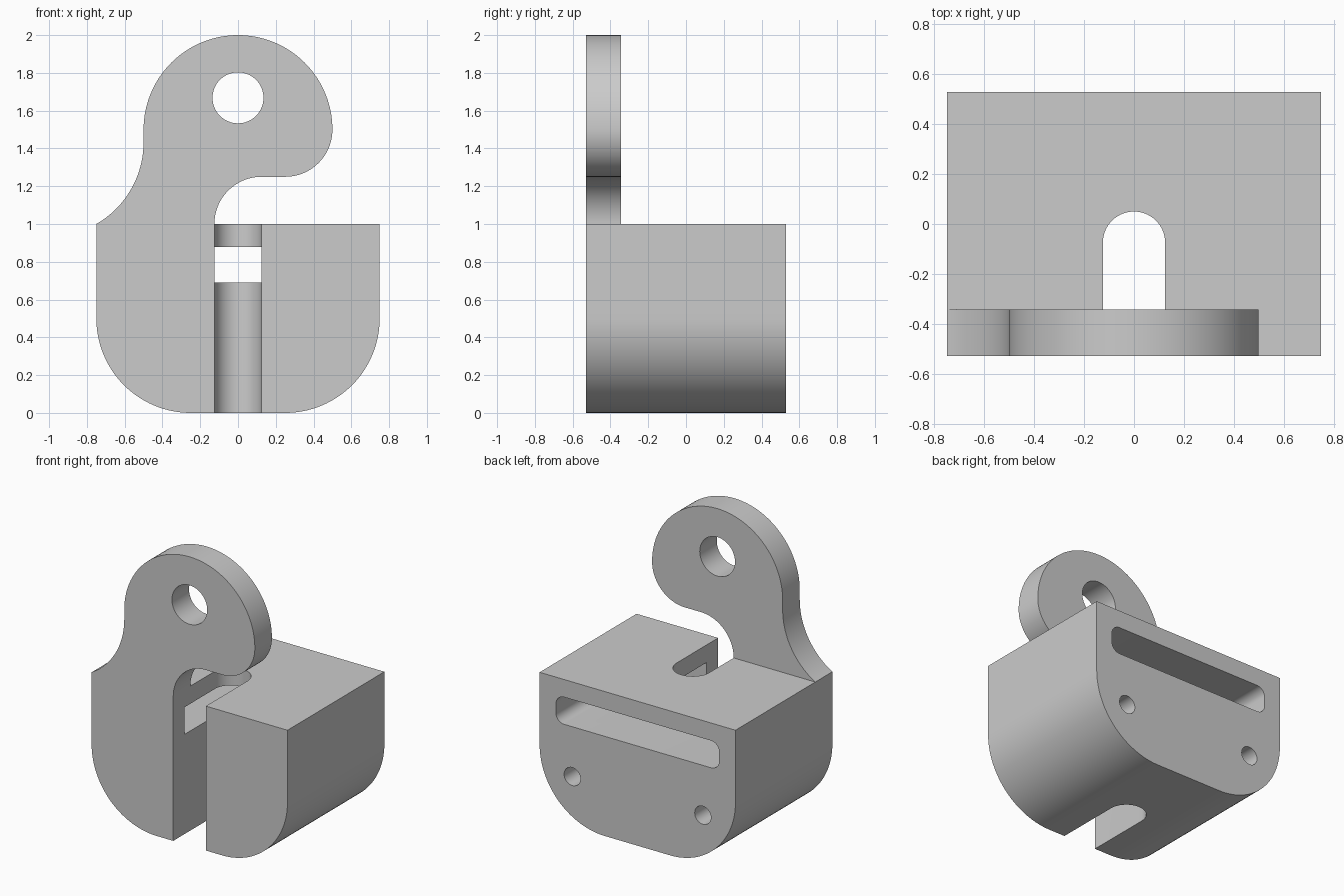
import bpy, bmesh
from math import cos, sin, pi, radians

cube = bpy.data.objects.get("Cube")
if cube:
    bpy.data.objects.remove(cube, do_unlink=True)

grey = bpy.data.materials.new("light grey")
grey.use_nodes = True
colour = (0.6, 0.6, 0.6, 1)
grey.diffuse_color = colour
grey.node_tree.nodes["Principled BSDF"].inputs["Base Color"].default_value = colour

FRONT, BACK = -0.53, 0.53
PLATE_BACK = -0.343


def arc(cx, cy, r, start, end, steps=28):
    """Points on an arc, angles in degrees."""
    angles = [radians(start + (end - start) * i / steps) for i in range(steps + 1)]
    return [(cx + r * cos(a), cy + r * sin(a)) for a in angles]


def rounded_rect(x0, x1, z0, z1, r):
    return (arc(x1 - r, z0 + r, r, -90, 0, 10) + arc(x1 - r, z1 - r, r, 0, 90, 10)
            + arc(x0 + r, z1 - r, r, 90, 180, 10) + arc(x0 + r, z0 + r, r, 180, 270, 10))


def extrude(name, points, low, high, axis="y"):
    """Extrude an outline along y (points are x, z) or along z (points are x, y)."""
    bm = bmesh.new()
    verts = [bm.verts.new((a, low, b) if axis == "y" else (a, b, low)) for a, b in points]
    bmesh.ops.remove_doubles(bm, verts=verts, dist=1e-5)
    face = bm.faces.new([v for v in verts if v.is_valid])
    moved = bmesh.ops.extrude_face_region(bm, geom=[face])["geom"]
    step = (0, high - low, 0) if axis == "y" else (0, 0, high - low)
    bmesh.ops.translate(bm, vec=step, verts=[g for g in moved if isinstance(g, bmesh.types.BMVert)])
    bmesh.ops.recalc_face_normals(bm, faces=bm.faces)
    mesh = bpy.data.meshes.new(name)
    bm.to_mesh(mesh)
    bm.free()
    mesh.materials.append(grey)
    obj = bpy.data.objects.new(name, mesh)
    bpy.context.collection.objects.link(obj)
    return obj


# Block with rounded underside and the hooked lug above it, as one outline
outline = (arc(-0.25, 0.5, 0.5, 180, 270)
           + arc(0.25, 0.5, 0.5, 270, 360)
           + [(0.75, 1.0), (-0.125, 1.0)]
           + arc(0.125, 1.0, 0.25, 180, 90)[1:]
           + arc(0.25, 1.5, 0.25, -90, 0)
           + arc(0, 1.5, 0.5, 0, 180, 64)[1:]
           + arc(-1.0, 1.433, 0.5, 0, -60)[:-1]
           + [(-0.75, 1.0)])
bracket = extrude("lug_bracket", outline, FRONT, BACK)

cutters = [
    # Space behind the lug
    extrude("lug_clearance_cutter", [(-1, 1), (1, 1), (1, 2.2), (-1, 2.2)], PLATE_BACK, 0.8),
    # Upright slot open to the front
    extrude("slot_cutter", [(-0.125, -0.8), (0.125, -0.8)] + arc(0, -0.075, 0.125, 0, 180),
            -0.2, 1.001, "z"),
    # Wide pocket from the back
    extrude("pocket_cutter", rounded_rect(-0.625, 0.625, 0.69, 0.878, 0.0625), -0.405, 0.8),
    # Hole through the lug
    extrude("lug_hole_cutter", arc(0, 1.668, 0.135, 0, 360, 64), -0.8, 0),
]
# Pair of blind holes in the back
for side, x in (("left", 0.5), ("right", -0.5)):
    cutters.append(extrude(side + "_hole_cutter", arc(x, 0.345, 0.0625, 0, 360, 32), 0.03, 0.8))

bpy.context.view_layer.objects.active = bracket
for cutter in cutters:
    cut = bracket.modifiers.new(cutter.name, "BOOLEAN")
    cut.operation = "DIFFERENCE"
    cut.solver = "EXACT"
    cut.object = cutter
    bpy.ops.object.modifier_apply(modifier=cut.name)
    bpy.data.objects.remove(cutter, do_unlink=True)

bpy.ops.object.select_all(action="DESELECT")
bracket.select_set(True)
bpy.ops.object.shade_smooth_by_angle(angle=radians(20))
